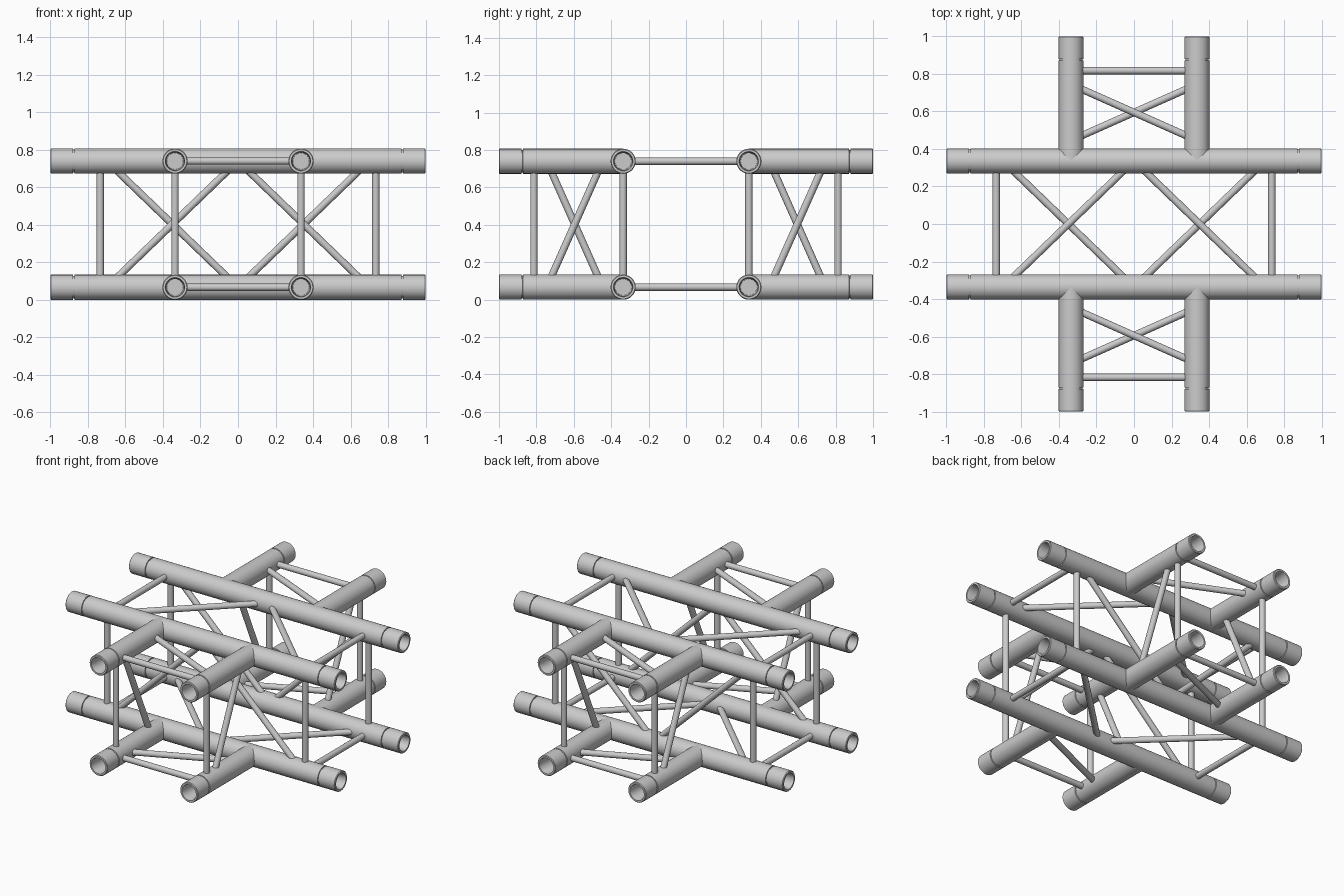
import bpy, bmesh, math
from mathutils import Vector

if "Cube" in bpy.data.objects:
    bpy.data.objects.remove(bpy.data.objects["Cube"])

R = 0.067                 # chord radius
A = 0.336                 # chord offset from centre
LOW, HIGH = 0.067, 0.74   # chord heights
MID = (LOW + HIGH) / 2
BR = 0.0195               # brace radius


def lathe(name, origin, axis, profile, sides=48):
    """Revolve (distance, radius) points round an axis; radius 0 closes the end."""
    bm = bmesh.new()
    rings = []
    for d, r in profile:
        if r == 0:
            rings.append([bm.verts.new((0, 0, d))])
        else:
            rings.append([bm.verts.new((r * math.cos(t), r * math.sin(t), d))
                          for t in (2 * math.pi * i / sides for i in range(sides))])
    for p, q in zip(rings, rings[1:]):
        for i in range(sides):
            j = (i + 1) % sides
            if len(p) == 1:
                bm.faces.new((p[0], q[j], q[i]))
            elif len(q) == 1:
                bm.faces.new((p[i], p[j], q[0]))
            else:
                bm.faces.new((p[i], p[j], q[j], q[i]))
    bmesh.ops.recalc_face_normals(bm, faces=bm.faces)
    me = bpy.data.meshes.new(name)
    bm.to_mesh(me)
    bm.free()
    ob = bpy.data.objects.new(name, me)
    bpy.context.collection.objects.link(ob)
    ob.rotation_mode = 'QUATERNION'
    ob.rotation_quaternion = Vector(axis).to_track_quat('Z', 'Y')
    ob.location = origin
    return ob


def brace(name, a, b, extend=0.025):
    """Thin round bar from a to b, pushed a little into the chords."""
    a, b = Vector(a), Vector(b)
    d = (b - a).normalized()
    a, b = a - d * extend, b + d * extend
    n = (b - a).length
    lathe(name, a, d, [(0, 0), (0, BR), (n, BR), (n, 0)], 24)


# open tube end with locking groove, hollow socket
TUBE_END = [(0.872, R), (0.873, R - 0.006), (0.879, R - 0.006), (0.88, R),
            (0.996, R), (1.0, R - 0.004), (1.0, 0.052), (0.985, 0.048),
            (0.86, 0.044), (0.86, 0)]
BOTH_ENDS = [(-d, r) for d, r in reversed(TUBE_END)] + TUBE_END

for z in (LOW, HIGH):
    level = 'lower' if z == LOW else 'upper'
    k = 1 if z == HIGH else -1
    for s in (-1, 1):
        # long through chords
        lathe(f'{level}_main_chord', (0, s * A, z), (1, 0, 0), BOTH_ENDS)
        for t in (-1, 1):
            # short side chords meeting the main chords
            lathe(f'{level}_side_chord', (s * A, 0, z), (0, t, 0),
                  [(A + 0.002, 0), (A + 0.002, R)] + TUBE_END)
        # level cross bars
        brace(f'{level}_main_cross_bar', (s * 0.735, -0.27, z), (s * 0.735, 0.27, z))
        brace(f'{level}_side_cross_bar', (-0.27, s * 0.818, z), (0.27, s * 0.818, z))
        # level diagonals, opposite directions on upper and lower faces
        brace(f'{level}_main_diagonal', (s * 0.07, k * 0.27, z), (s * 0.63, -k * 0.27, z))
        brace(f'{level}_side_diagonal', (s * k * 0.27, s * 0.475, z),
              (-s * k * 0.27, s * 0.715, z))

H = 0.27
for sx in (-1, 1):
    for sy in (-1, 1):
        # uprights
        brace('main_upright', (sx * 0.735, sy * A, MID - H), (sx * 0.735, sy * A, MID + H))
        brace('side_upright', (sx * A, sy * 0.813, MID - H), (sx * A, sy * 0.813, MID + H))
        # upright-face diagonals
        k = -sy
        brace('main_upright_diagonal', (sx * 0.07, sy * A, MID + k * H),
              (sx * 0.63, sy * A, MID - k * H))
        k = -sx * sy
        brace('side_upright_diagonal', (sx * A, sy * 0.475, MID + k * H),
              (sx * A, sy * 0.715, MID - k * H))

# smooth shading with crisp edges
for ob in bpy.context.scene.objects:
    ob.select_set(True)
    bpy.context.view_layer.objects.active = ob
bpy.ops.object.shade_smooth_by_angle(angle=math.radians(30))
